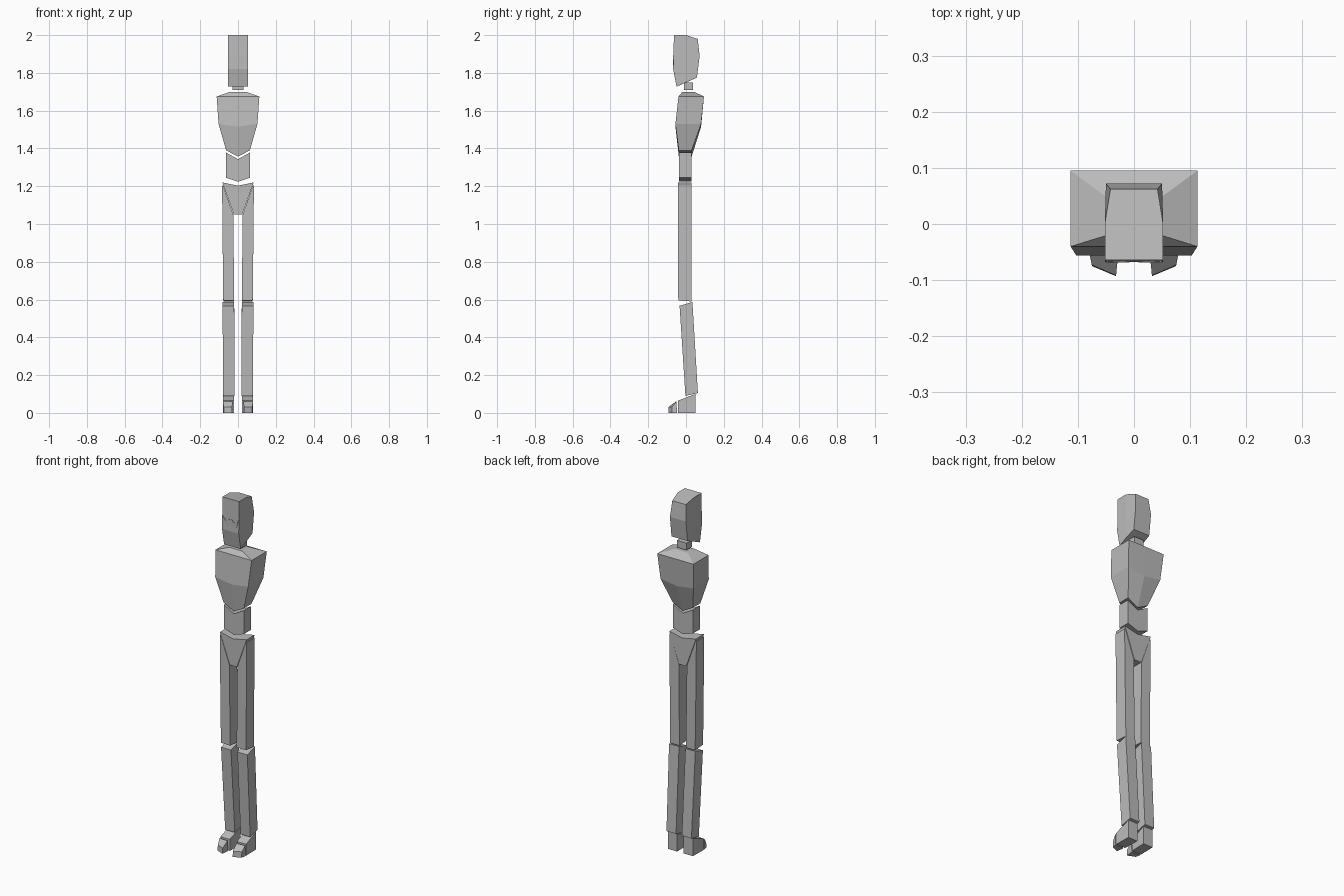
import bpy

if "Cube" in bpy.data.objects:
    bpy.data.objects.remove(bpy.data.objects["Cube"])

grey = bpy.data.materials.new("mid_grey")
grey.diffuse_color = (0.5, 0.5, 0.5, 1)
grey.use_nodes = True
grey.node_tree.nodes["Principled BSDF"].inputs["Base Color"].default_value = grey.diffuse_color


def loft(name, rings, mirror=False):
    """Join rings of equal length with flat quads and cap both ends."""
    n = len(rings[0])
    verts = [p for r in rings for p in r]
    faces = [tuple(range(n))[::-1], tuple(range(len(verts) - n, len(verts)))]
    for k in range(len(rings) - 1):
        for i in range(n):
            j = (i + 1) % n
            faces.append((k * n + i, k * n + j, (k + 1) * n + j, (k + 1) * n + i))
    mesh = bpy.data.meshes.new(name)
    mesh.from_pydata(verts, [], faces)
    mesh.materials.append(grey)
    obj = bpy.data.objects.new(name, mesh)
    bpy.context.collection.objects.link(obj)
    if mirror:
        obj.modifiers.new("mirror", 'MIRROR')
    return obj


def sym(*half):
    """Full ring from its +x half, listed front to back."""
    return list(half) + [(-x, y, z) for x, y, z in reversed(half) if x]


def band(w, yf, yb, z, zc):
    """Six-point ring whose centre points sit at height zc."""
    return sym((0, yf, zc), (w, yf, z), (w, yb, z), (0, yb, zc))


def quad(x0, x1, front, back):
    """Four-point ring; front and back are (y, z)."""
    return [(x0, *front), (x1, *front), (x1, *back), (x0, *back)]


# Head: flat face, tapered crown and back
loft("head", [
    sym((.052, -.05, 1.727), (.052, 0, 1.75), (.05, .058, 1.775)),
    sym((.052, -.068, 1.82), (.052, 0, 1.84), (.05, .072, 1.89)),
    sym((.052, -.064, 2.0), (.052, 0, 2.0), (.042, .062, 1.98)),
])

# Thin winged eye plates on the face
eye = [(.008, 1.852), (.02, 1.84), (.04, 1.853), (.049, 1.895), (.027, 1.872), (.008, 1.888)]
loft("eye_plates", [[(x, y, z) for x, z in eye][::-1] for y in (-.064, -.069)][::-1], True)

loft("neck", [quad(-.03, .03, (-.01, z), (.038, z)) for z in (1.71, 1.75)])

# Chest: wide shoulders narrowing to a pointed waist
loft("chest", [
    band(.063, -.038, .03, 1.39, 1.357),
    band(.103, -.056, .08, 1.53, 1.515),
    band(.113, -.04, .095, 1.675, 1.675),
    band(.042, -.018, .043, 1.70, 1.70),
])

loft("abdomen", [band(.063, -.037, .028, 1.245, 1.224),
                 band(.063, -.037, .028, 1.378, 1.343)])

loft("pelvis", [band(.022, -.042, .03, 1.05, 1.05),
                band(.083, -.042, .03, 1.22, 1.203)])

# Thighs, with the inner top cut along the pelvis
loft("thighs", [
    quad(.02, .078, (-.041, .595), (.03, .59)),
    quad(.025, .083, (-.042, 1.05), (.028, 1.05)),
    quad(.079, .084, (-.042, 1.205), (.028, 1.205)),
], True)

# Shins lean backwards towards the ankle
loft("shins", [
    quad(.018, .078, (-.003, .09), (.063, .105)),
    quad(.02, .082, (-.034, .567), (.034, .587)),
], True)

# Heels and turned-out toes
loft("heels", [
    [(.022, -.042, 0), (.08, -.042, 0), (.078, .05, 0), (.02, .05, 0)],
    [(.022, -.042, .065), (.08, -.042, .065), (.078, .05, .1), (.02, .05, .1)],
], True)
loft("toes", [
    [(.032, -.093, 0), (.075, -.075, 0), (.08, -.048, 0), (.028, -.05, 0)],
    [(.032, -.092, .032), (.075, -.073, .032), (.08, -.05, .06), (.028, -.053, .06)],
], True)
